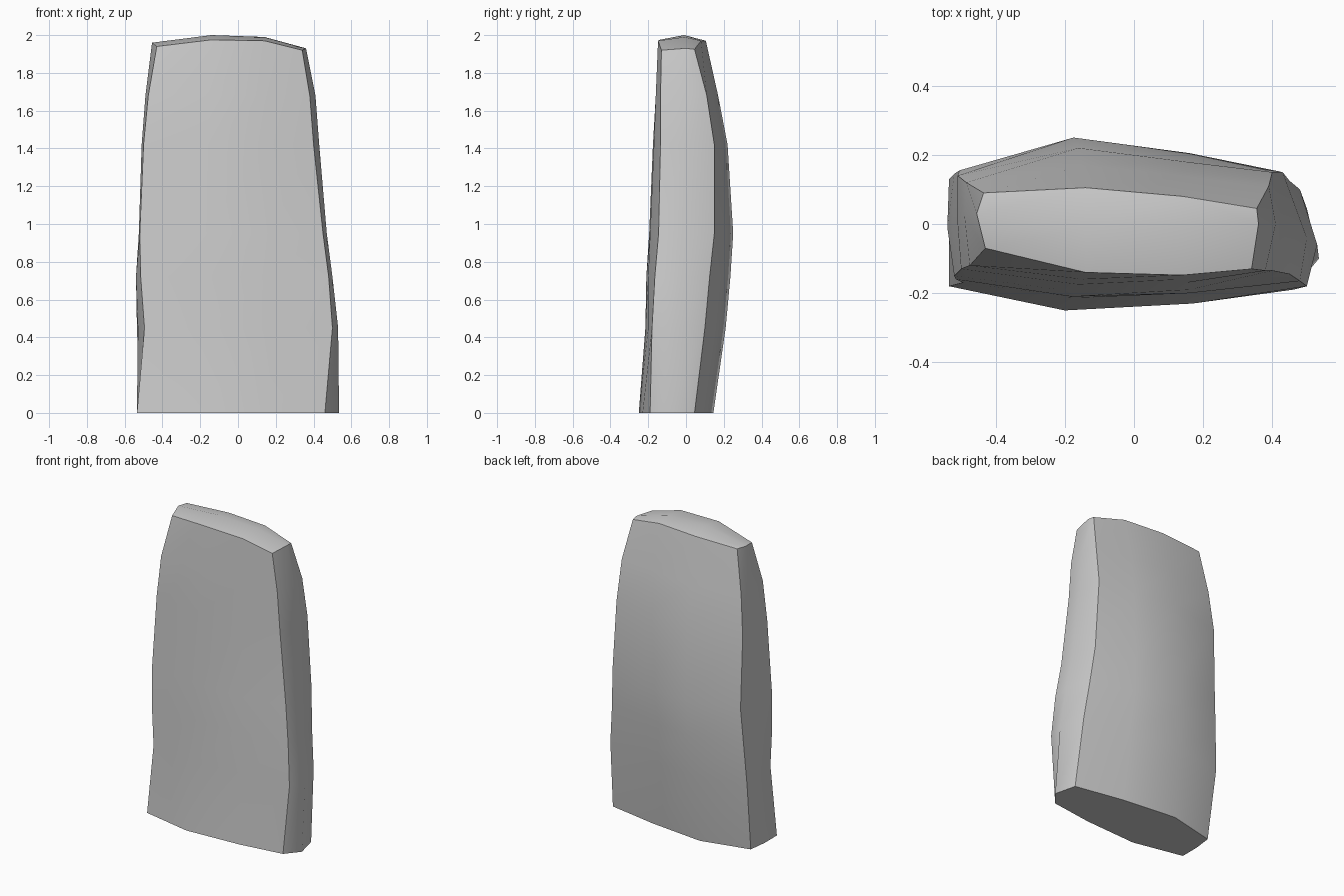
import bpy
import bmesh

cube = bpy.data.objects.get("Cube")
if cube:
    bpy.data.objects.remove(cube, do_unlink=True)

# Heights of the cross-sections
heights = [0, .45, .72, .95, 1.42, 1.68, 1.95]

# Vertical corner lines of the slab: x and y at each height
front_left_x = [-.535, -.495, -.515, -.52, -.5, -.475, -.43]
front_left_y = [-.18, -.17, -.16, -.15, -.13, -.12, -.07]
front_right_x = [.46, .5, .48, .45, .4, .38, .34]
front_right_y = [-.19, -.18, -.165, -.145, -.135, -.135, -.13]
side_right_x = [.535, .53, .5, .47, .43, .41, .36]
side_right_y = [-.1, -.06, -.04, -.02, 0, 0, 0]
back_right_x = [.5, .48, .45, .43, .4, .39, .355]
back_right_y = [.045, .1, .125, .15, .15, .11, .045]
back_left_x = [-.52, -.535, -.52, -.505, -.51, -.485, -.435]
back_left_y = [.07, .13, .145, .155, .14, .12, .09]
side_left_x = [-.535, -.53, -.54, -.525, -.51, -.49, -.455]
side_left_y = [-.05, -.01, -.01, 0, 0, .02, .03]

# Bulging lines inside the broad front and back
inner_left_x = [-.2, -.19, -.18, -.175, -.16, -.15, -.14]
inner_right_x = [.17, .17, .16, .16, .15, .14, .14]
front_bulge_left = [-.25, -.215, -.21, -.195, -.175, -.16, -.14]
front_bulge_right = [-.23, -.2, -.2, -.19, -.17, -.16, -.148]
back_bulge_left = [.145, .21, .235, .25, .22, .17, .105]
back_bulge_right = [.105, .165, .19, .205, .18, .14, .08]

# Columns counter-clockwise, each with its own height at the rim
columns = [
    (front_left_x, front_left_y, 1.94),
    (inner_left_x, front_bulge_left, 1.975),
    (inner_right_x, front_bulge_right, 1.97),
    (front_right_x, front_right_y, 1.92),
    (side_right_x, side_right_y, 1.93),
    (back_right_x, back_right_y, 1.925),
    (inner_right_x, back_bulge_right, 1.97),
    (inner_left_x, back_bulge_left, 1.97),
    (back_left_x, back_left_y, 1.96),
    (side_left_x, side_left_y, 1.96),
]
sharp_columns = (0, 3, 5, 8)
count = len(columns)
top = len(heights) - 1

# Loft the body through the cross-sections
bm = bmesh.new()
rings = []
for level, height in enumerate(heights):
    rings.append([bm.verts.new((xs[level], ys[level], rim if level == top else height))
                  for xs, ys, rim in columns])
for lower, upper in zip(rings, rings[1:]):
    for i in range(count):
        j = (i + 1) % count
        bm.faces.new((lower[i], lower[j], upper[j], upper[i]))

# Flat base
bm.faces.new(reversed(rings[0]))

# Low ridged crown
rim = rings[top]
ridge_left = bm.verts.new((-.14, -.01, 2))
ridge_right = bm.verts.new((.14, -.01, 1.99))
for corners in (
    (rim[0], rim[1], ridge_left, rim[9]),
    (rim[1], rim[2], ridge_right, ridge_left),
    (rim[2], rim[3], rim[4], ridge_right),
    (rim[4], rim[5], rim[6], ridge_right),
    (rim[6], rim[7], ridge_left, ridge_right),
    (rim[7], rim[8], rim[9], ridge_left),
):
    bm.faces.new(corners)

# Smooth faces with crisp corners, rim and base
for face in bm.faces:
    face.smooth = True
for ring in (rings[0], rim):
    for i in range(count):
        bm.edges.get((ring[i], ring[(i + 1) % count])).smooth = False
for lower, upper in zip(rings, rings[1:]):
    for i in sharp_columns:
        bm.edges.get((lower[i], upper[i])).smooth = False

mesh = bpy.data.meshes.new("standing_stone")
bm.to_mesh(mesh)
bm.free()
stone = bpy.data.objects.new("standing_stone", mesh)
bpy.context.collection.objects.link(stone)

# Stone colour
grey = bpy.data.materials.new("stone_grey")
grey.use_nodes = True
colour = (.6, .6, .6, 1)
grey.diffuse_color = colour
grey.node_tree.nodes["Principled BSDF"].inputs["Base Color"].default_value = colour
mesh.materials.append(grey)
